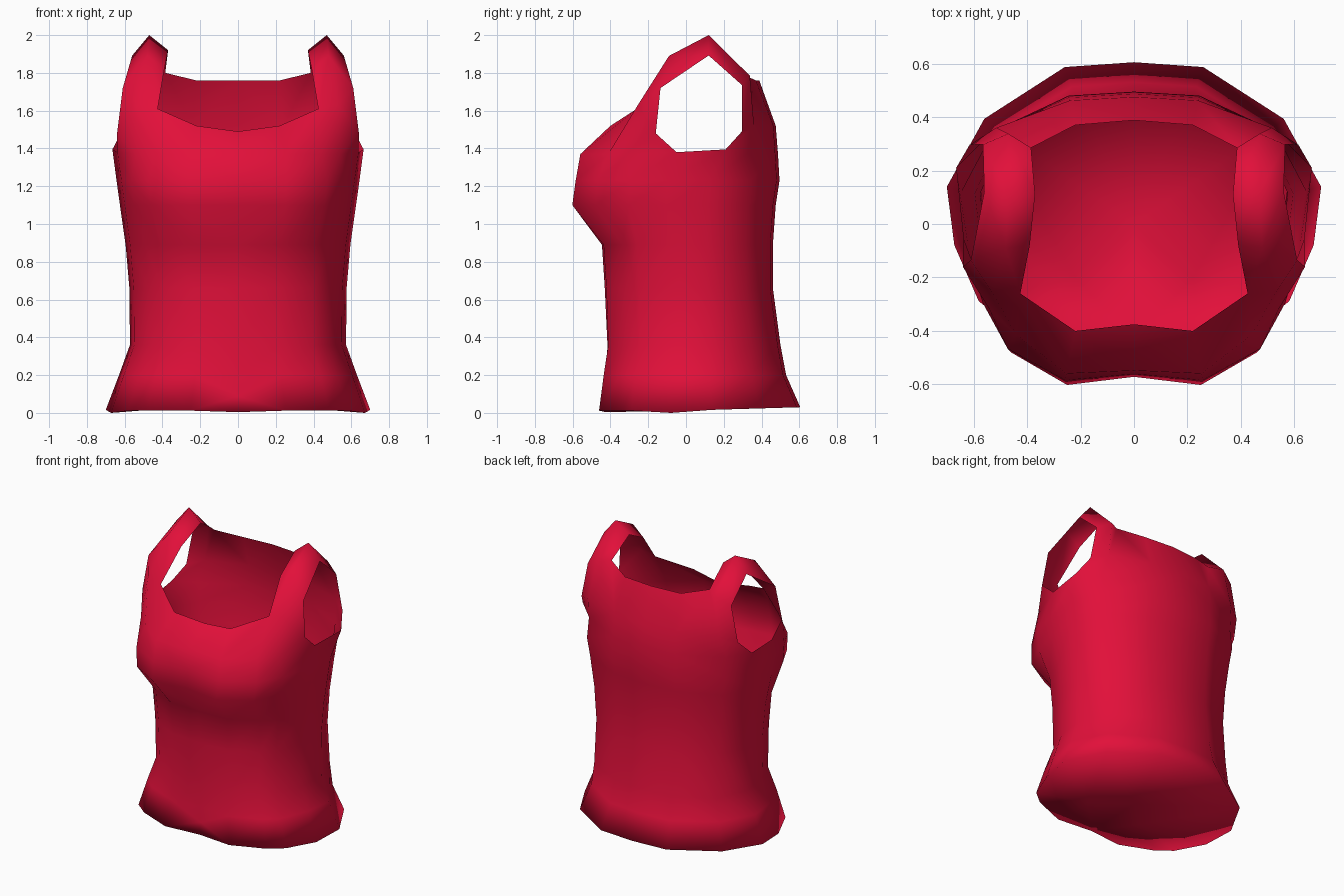
import bpy, bmesh

if "Cube" in bpy.data.objects:
    bpy.data.objects.remove(bpy.data.objects["Cube"])

# Half cross-sections, front centre to back centre (width factor, depth factor)
hem_section = [(0, -1), (.36, -.99), (.69, -.79), (.83, -.62), (.96, -.17),
               (1, .23), (.8, .65), (.37, .97), (0, 1)]
waist_section = [(0, -1), (.38, -.98), (.69, -.76), (.83, -.58), (.96, -.17),
                 (1, .25), (.84, .69), (.39, .97), (0, 1)]
bust_section = [(0, -1), (.40, -.99), (.735, -.79), (.88, -.50), (.96, -.17),
                (1, .25), (.84, .69), (.38, .97), (0, 1)]
top_section = [(0, -1), (.38, -.99), (.665, -.73), (.815, -.56), (.96, -.17),
               (1, .25), (.81, .66), (.37, .97), (0, 1)]

# Torso rings: height, half width, front depth, back depth, centre-front factor, section
rings = [(.01, .70, .465, .605, .90, hem_section),
         (.20, .63, .44, .53, .96, hem_section),
         (.36, .572, .42, .50, .99, waist_section),
         (.66, .575, .43, .46, 1, waist_section),
         (.89, .595, .445, .46, 1, waist_section),
         (1.10, .625, .608, .475, .94, bust_section),
         (1.23, .643, .59, .495, .95, bust_section),
         (1.37, .665, .565, .487, .97, top_section)]

bm = bmesh.new()
V = lambda x, y, z: bm.verts.new((x, y, z))
F = lambda *vs: bm.faces.new(vs)

# Torso wall
grid = []
for i, (z, w, front, back, mid, section) in enumerate(rings):
    row = []
    for c, (u, v) in enumerate(section):
        y = v * (front if v < 0 else back) * (mid if c == 0 else 1)
        h = z
        if i == 0:                     # hem rises to the back, notched at centre front
            h = .09 if c == 0 else .012 + max(0, v) * .018
            if c == 4:
                h = 0
        if i == len(rings) - 1:        # underarm edge
            if c == 4:
                y, h = -.05, 1.38
            if c == 5:
                y, h = .21, 1.395
        row.append(V(u * w, y, h))
    grid.append(row)
for a, b in zip(grid, grid[1:]):
    for c in range(8):
        F(a[c], a[c + 1], b[c + 1], b[c])
hem, chest = grid[0], grid[-1]

# Underside: flat, with a tuck under the front notch and a shallow hollow each side
tuck = V(0, -.425, .004)
centre = V(0, 0, .012)
hollow = V(.22, -.2, .035)
F(hem[1], hem[0], tuck)
F(hem[1], tuck, hollow)
F(tuck, centre, hollow)
for c in range(1, 6):
    F(hem[c + 1], hem[c], hollow)
F(centre, hem[6], hollow)
for c in (6, 7):
    F(hem[c + 1], hem[c], centre)

# Shoulder strap: inner edge, ridge, outer edge, from front to back
strap = [[V(*p) for p in s] for s in (
    [(.425, -.26, 1.61), (.53, -.255, 1.63), (.64, -.16, 1.48)],
    [(.39, -.08, 1.82), (.48, -.09, 1.89), (.61, -.135, 1.72)],
    [(.37, .11, 1.92), (.47, .12, 2.0), (.56, .12, 1.892)],
    [(.385, .285, 1.80), (.47, .338, 1.785), (.565, .297, 1.735)])]
for a, b in zip(strap, strap[1:]):
    for k in (0, 1):
        F(a[k], a[k + 1], b[k + 1], b[k])

# Front neckline panel
n0, n1 = V(0, -.375, 1.49), V(.22, -.4, 1.52)
s_in, s_mid, s_out = strap[0]
F(chest[0], chest[1], n1, n0)
F(chest[1], chest[2], s_in, n1)
F(chest[2], chest[3], s_mid, s_in)
F(chest[3], s_out, s_mid)
F(chest[3], chest[4], s_out)

# Back panel
b_in, b_mid, b_out = strap[3]
arm = V(.615, .296, 1.49)
b6, b7, b8 = V(.515, .36, 1.52), V(.24, .462, 1.52), V(0, .475, 1.52)
n7, n8 = V(.22, .37, 1.76), V(0, .388, 1.76)
F(chest[5], chest[6], b6, arm)
F(chest[6], chest[7], b7, b6)
F(chest[7], chest[8], b8, b7)
F(arm, b6, b_mid, b_out)
F(b6, b7, b_in, b_mid)
F(b7, n7, b_in)
F(b7, b8, n8, n7)

bmesh.ops.recalc_face_normals(bm, faces=bm.faces)
for f in bm.faces:
    f.smooth = True
mesh = bpy.data.meshes.new("tank_top")
bm.to_mesh(mesh)
bm.free()
top = bpy.data.objects.new("tank_top", mesh)
bpy.context.collection.objects.link(top)

red = bpy.data.materials.new("crimson_cloth")
red.diffuse_color = (.76, .005, .042, 1)
red.use_nodes = True
red.node_tree.nodes["Principled BSDF"].inputs["Base Color"].default_value = red.diffuse_color
mesh.materials.append(red)

# Mirror the half into a whole garment
mod = top.modifiers.new("mirror", 'MIRROR')
mod.use_clip = True
